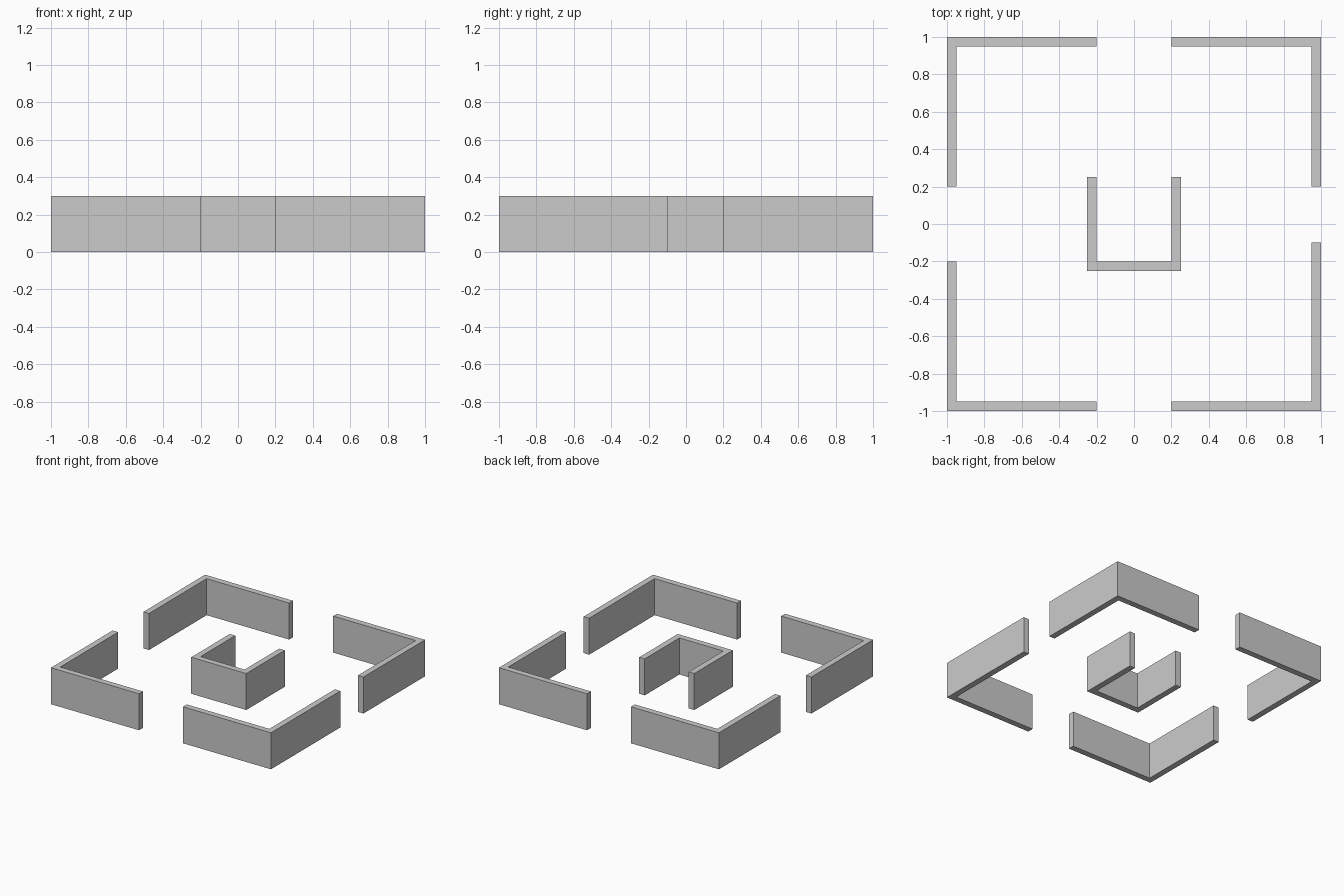
import bpy, bmesh

if "Cube" in bpy.data.objects:
    bpy.data.objects.remove(bpy.data.objects["Cube"])

HEIGHT = 0.3
T = 0.05  # wall thickness


def wall(name, outline):
    """Extrude a floor-plan outline straight up into a solid wall."""
    bm = bmesh.new()
    base = bm.faces.new([bm.verts.new((x, y, 0)) for x, y in outline])
    top = bmesh.ops.extrude_face_region(bm, geom=[base], use_keep_orig=True)
    verts = [g for g in top["geom"] if isinstance(g, bmesh.types.BMVert)]
    bmesh.ops.translate(bm, verts=verts, vec=(0, 0, HEIGHT))
    bmesh.ops.recalc_face_normals(bm, faces=bm.faces)
    mesh = bpy.data.meshes.new(name)
    bm.to_mesh(mesh)
    bm.free()
    obj = bpy.data.objects.new(name, mesh)
    bpy.context.collection.objects.link(obj)


# Four L-shaped corner walls: side signs and where the side leg ends
corners = [
    ("back_left_corner_wall", -1, 1, 0.2),
    ("back_right_corner_wall", 1, 1, 0.2),
    ("front_left_corner_wall", -1, -1, 0.2),
    ("front_right_corner_wall", 1, -1, 0.1),  # longer leg
]
for name, sx, sy, end in corners:
    plan = [(1, 1), (0.2, 1), (0.2, 1 - T), (1 - T, 1 - T), (1 - T, end), (1, end)]
    wall(name, [(sx * x, sy * y) for x, y in plan])

# U-shaped centre wall, open at the back
r = 0.25
wall("centre_u_wall", [(-r, r), (-r, -r), (r, -r), (r, r),
                       (r - T, r), (r - T, T - r), (T - r, T - r), (T - r, r)])
